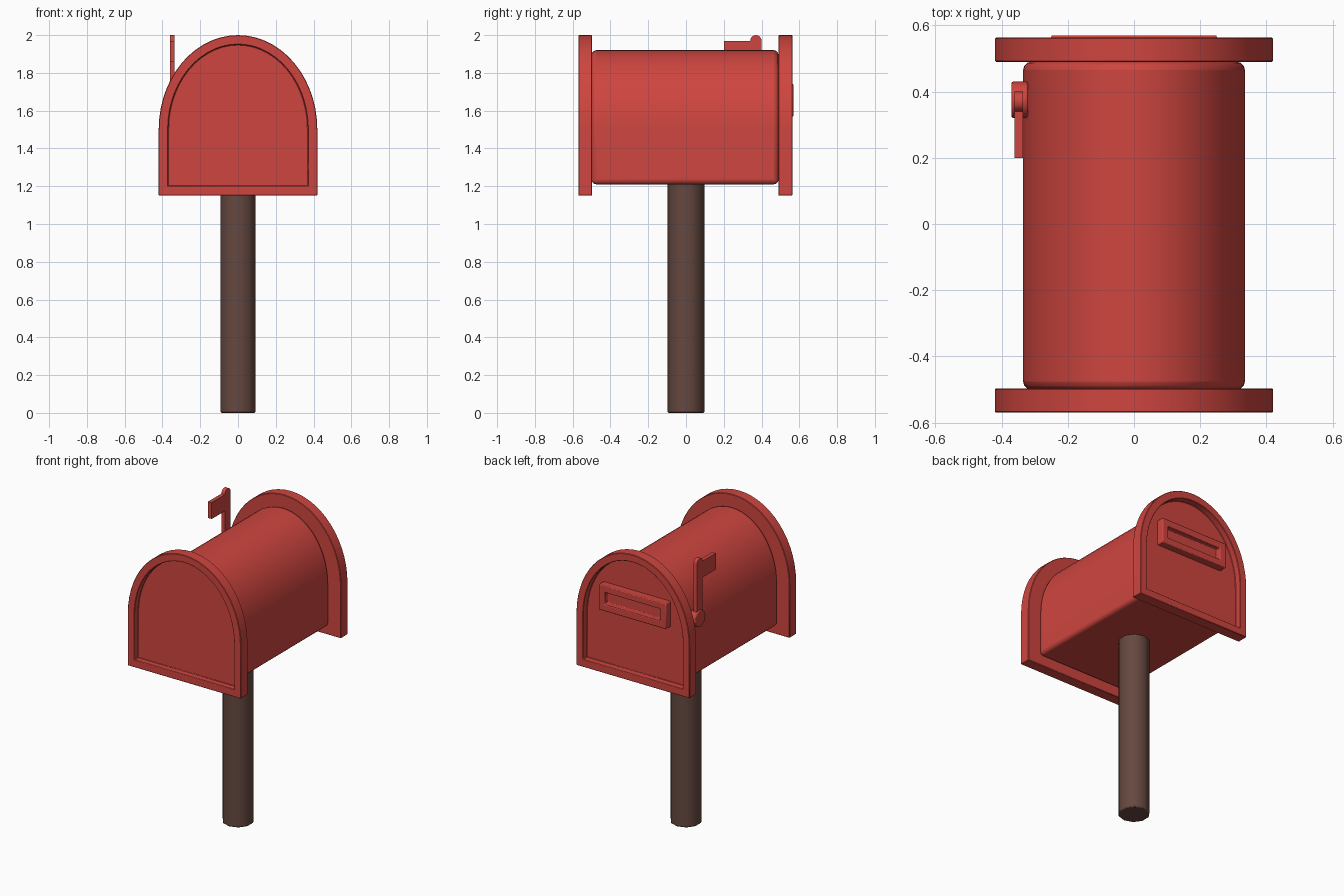
import bpy, bmesh, math

if "Cube" in bpy.data.objects:
    bpy.data.objects.remove(bpy.data.objects["Cube"])


def material(name, rgb):
    m = bpy.data.materials.new(name)
    m.diffuse_color = (*rgb, 1)
    m.use_nodes = True
    m.node_tree.nodes["Principled BSDF"].inputs["Base Color"].default_value = m.diffuse_color
    return m


RED = material("red_paint", (0.62, 0.06, 0.05))
BROWN = material("brown_wood", (0.13, 0.065, 0.05))


def finish(obj, mat, bevel=0.0, segments=2):
    obj.data.materials.append(mat)
    bpy.ops.object.select_all(action='DESELECT')
    obj.select_set(True)
    bpy.context.view_layer.objects.active = obj
    if bevel:
        b = obj.modifiers.new("bevel", 'BEVEL')
        b.width, b.segments = bevel, segments
        b.limit_method, b.angle_limit = 'ANGLE', math.radians(40)
        b.use_clamp_overlap = False
    bpy.ops.object.shade_smooth_by_angle(angle=math.radians(40))
    return obj


def loft(name, loops, mat, bevel=0.0, segments=2):
    """Bridge equal-length point loops and cap both ends."""
    bm = bmesh.new()
    rings = [[bm.verts.new(p) for p in loop] for loop in loops]
    n = len(rings[0])
    for a, b in zip(rings, rings[1:]):
        for i in range(n):
            j = (i + 1) % n
            bm.faces.new((a[i], a[j], b[j], b[i]))
    bm.faces.new(rings[0])
    bm.faces.new(rings[-1])
    bmesh.ops.recalc_face_normals(bm, faces=bm.faces)
    mesh = bpy.data.meshes.new(name)
    bm.to_mesh(mesh)
    bm.free()
    obj = bpy.data.objects.new(name, mesh)
    bpy.context.collection.objects.link(obj)
    return finish(obj, mat, bevel, segments)


def arch(y, half, bottom, top, spring=1.5, steps=28):
    """Flat-bottomed arch outline in the plane at y."""
    pts = [(-half, y, bottom), (half, y, bottom)]
    for i in range(steps + 1):
        t = math.pi * i / steps
        pts.append((half * math.cos(t), y, spring + (top - spring) * math.sin(t)))
    return pts


def rect(y, half, bottom, top):
    return [(-half, y, bottom), (half, y, bottom), (half, y, top), (-half, y, top)]


# Post: ten sides, running up into the box
bpy.ops.mesh.primitive_cylinder_add(vertices=10, radius=0.097, depth=1.24,
                                    location=(0, 0, 0.62))
post = bpy.context.object
post.name = "post"
finish(post, BROWN, 0.006, 2)

# Box body with rounded rims
loft("box_body", [arch(y, 0.335, 1.21, 1.92) for y in (-0.5, 0.49)], RED, 0.025, 3)

# End plates with a recessed panel
for name, inner, outer, floor in (("front_plate", -0.497, -0.57, -0.53),
                                  ("back_door", 0.49, 0.563, 0.52)):
    loft(name, [arch(inner, 0.42, 1.15, 2.0), arch(outer, 0.42, 1.15, 2.0),
                arch(outer, 0.37, 1.2, 1.95), arch(floor, 0.37, 1.2, 1.95)],
         RED, 0.003, 1)

# Door handle: raised frame with a sunken middle
loft("door_handle", [rect(0.51, 0.25, 1.57, 1.74), rect(0.57, 0.25, 1.57, 1.74),
                     rect(0.57, 0.205, 1.615, 1.695), rect(0.535, 0.205, 1.615, 1.695)],
     RED, 0.005, 2)

# Flag: upright arm with round tip and a banner pointing forward
outline = [(0.40, 1.60), (0.40, 1.97)]
outline += [(0.37 + 0.03 * math.cos(math.pi * i / 8),
             1.97 + 0.03 * math.sin(math.pi * i / 8)) for i in range(1, 8)]
outline += [(0.34, 1.97), (0.20, 1.97), (0.20, 1.86), (0.34, 1.86), (0.34, 1.60)]
loft("flag", [[(x, y, z) for y, z in outline] for x in (-0.361, -0.335)], RED)

# Flag pivot disc
bpy.ops.mesh.primitive_cylinder_add(vertices=20, radius=0.055, depth=0.05,
                                    location=(-0.345, 0.375, 1.60),
                                    rotation=(0, math.pi / 2, 0))
pivot = bpy.context.object
pivot.name = "flag_pivot"
finish(pivot, RED, 0.005, 2)
